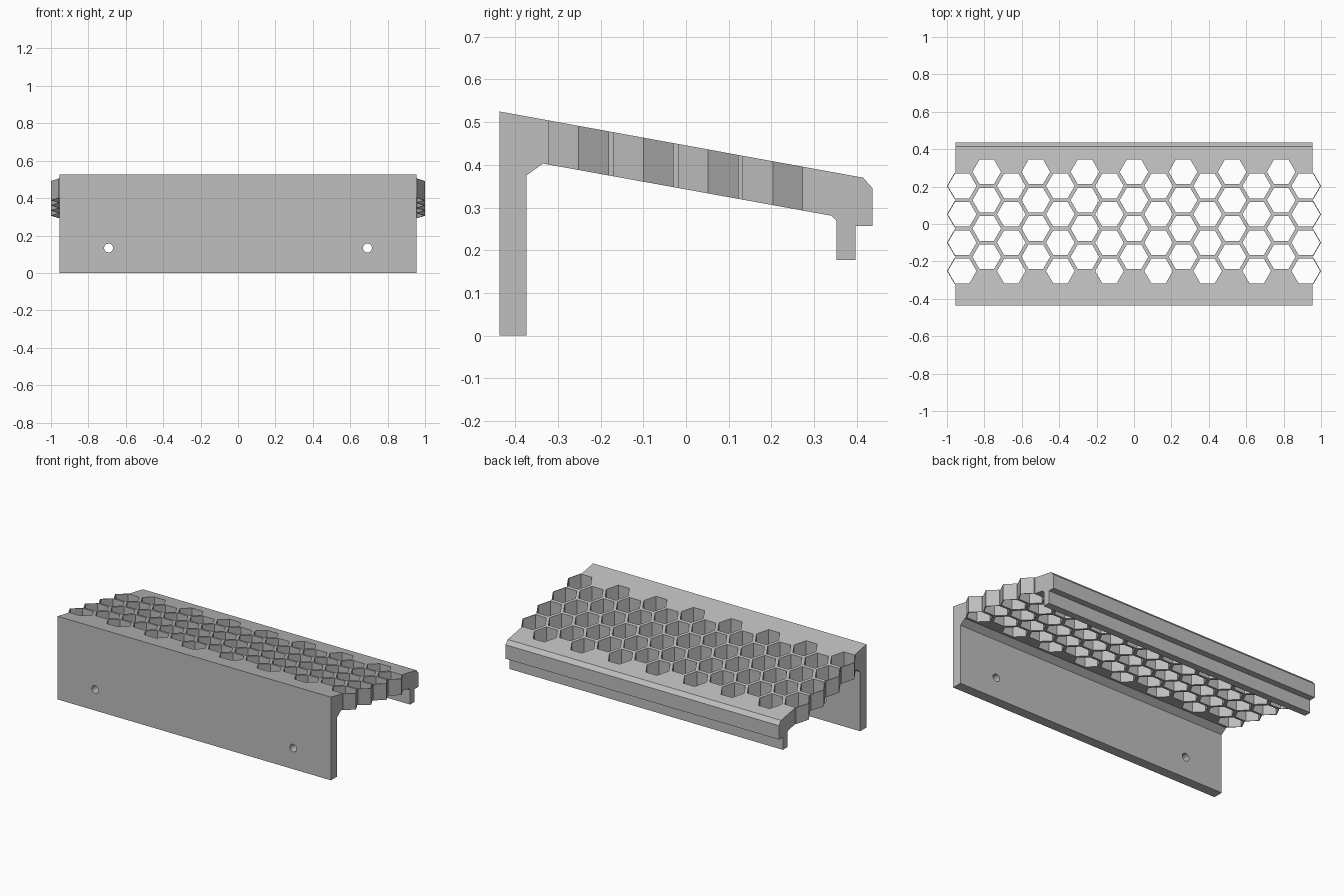
import bpy
import bmesh
from math import cos, sin, pi

cube = bpy.data.objects.get("Cube")
if cube:
    bpy.data.objects.remove(cube, do_unlink=True)

HALF = 0.955                  # half length of the straight body
PITCH = 0.1515                # honeycomb row spacing
STEP = PITCH * 3 ** 0.5 / 2   # honeycomb column spacing
EDGE = 7                      # index of the outermost column
OUTER_R = 1.0 - EDGE * STEP   # wall around the end cells
HOLE_R = 0.0765

grey = bpy.data.materials.new("light grey")
grey.use_nodes = True
grey.diffuse_color = (0.52, 0.52, 0.52, 1)
grey.node_tree.nodes["Principled BSDF"].inputs["Base Color"].default_value = (0.52, 0.52, 0.52, 1)


def prisms(name, loops, offset):
    """Extrude each closed loop of points by the offset into one object."""
    bm = bmesh.new()
    for pts in loops:
        face = bm.faces.new([bm.verts.new(p) for p in pts])
        ext = bmesh.ops.extrude_face_region(bm, geom=[face], use_keep_orig=True)
        moved = [g for g in ext["geom"] if isinstance(g, bmesh.types.BMVert)]
        bmesh.ops.translate(bm, vec=offset, verts=moved)
    bmesh.ops.recalc_face_normals(bm, faces=bm.faces)
    mesh = bpy.data.meshes.new(name)
    bm.to_mesh(mesh)
    bm.free()
    mesh.materials.append(grey)
    obj = bpy.data.objects.new(name, mesh)
    bpy.context.collection.objects.link(obj)
    return obj


def combine(obj, tool, operation):
    mod = obj.modifiers.new(operation.lower(), "BOOLEAN")
    mod.operation, mod.object, mod.solver = operation, tool, "EXACT"
    bpy.context.view_layer.objects.active = obj
    bpy.ops.object.modifier_apply(modifier=mod.name)
    bpy.data.objects.remove(tool, do_unlink=True)


def hexagon(x, y, r, z):
    return [(x + r * cos(i * pi / 3), y + r * sin(i * pi / 3), z) for i in range(6)]


def cells(k):
    """Cell centres of one honeycomb column."""
    mid = -0.024 + (0 if k % 2 else PITCH / 2)
    return [(k * STEP, mid + (row - 1.5) * PITCH) for row in range(4)]


# Cross-section: front wall, sloping deck, hooked rear lip
profile = [(-0.437, 0), (-0.437, 0.525), (0.415, 0.37), (0.437, 0.345),
           (0.437, 0.257), (0.397, 0.257), (0.397, 0.177), (0.352, 0.177),
           (0.352, 0.27), (0.34, 0.281), (-0.335, 0.403), (-0.374, 0.375),
           (-0.374, 0)]
body = prisms("honeycomb_cover", [[(-1.1, y, z) for y, z in profile]], (2.2, 0, 0))

# Plan outline: straight ends with protruding honeycomb cells
outline = prisms("outline", [[(-HALF, -0.6, -0.2), (HALF, -0.6, -0.2),
                              (HALF, 0.6, -0.2), (-HALF, 0.6, -0.2)]], (0, 0, 1))
end_cells = prisms("end_cells", [hexagon(x, y, OUTER_R, -0.3)
                                 for k in (-EDGE, EDGE) for x, y in cells(k)], (0, 0, 1.2))
combine(outline, end_cells, "UNION")
combine(body, outline, "INTERSECT")

# Honeycomb openings through the deck
openings = prisms("openings", [hexagon(x, y, HOLE_R, 0.1)
                               for k in range(-EDGE, EDGE + 1) for x, y in cells(k)], (0, 0, 0.6))
combine(body, openings, "DIFFERENCE")

# Screw holes in the front wall
screws = prisms("screw_holes", [[(s * 0.692 + 0.024 * cos(i * pi / 12), -0.5,
                                  0.133 + 0.024 * sin(i * pi / 12)) for i in range(24)]
                                for s in (-1, 1)], (0, 0.2, 0))
combine(body, screws, "DIFFERENCE")

bpy.ops.object.select_all(action="DESELECT")
body.select_set(True)
bpy.context.view_layer.objects.active = body
bpy.ops.object.shade_smooth_by_angle(angle=pi / 9)
